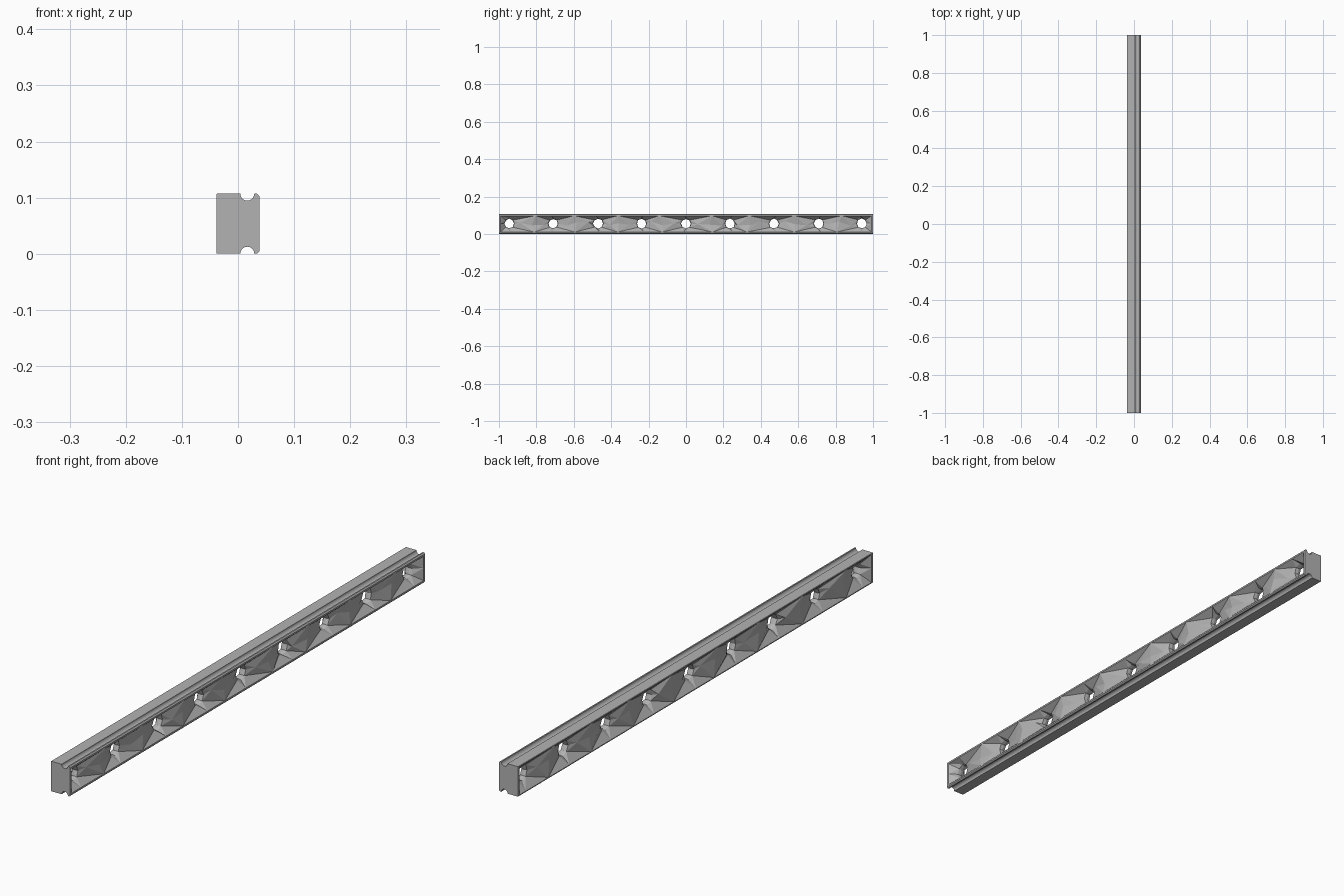
import bpy, bmesh, math, random

cube = bpy.data.objects.get("Cube")
if cube:
    bpy.data.objects.remove(cube, do_unlink=True)

random.seed(7)
W, H, L = 0.038, 0.107, 1.0          # half width, height, half length
ZM = 0.055                           # hole height
HOLES = [-0.945, -0.71, -0.47, -0.237, 0, 0.235, 0.47, 0.71, 0.94]
STEPS = 8

grey = bpy.data.materials.new("stone_grey")
grey.use_nodes = True
grey.diffuse_color = (0.45, 0.45, 0.45, 1)
bsdf = grey.node_tree.nodes["Principled BSDF"]
bsdf.inputs["Base Color"].default_value = (0.45, 0.45, 0.45, 1)
bsdf.inputs["Roughness"].default_value = 0.8

bm = bmesh.new()


def face(points):
    return bm.faces.new([bm.verts.new(p) for p in points])


def jitter(amount):
    return random.uniform(-amount, amount)


# Bar section: round grooves above and below, chamfered lip on the +x edge
arc = [(0.0165 - 0.0125 * math.cos(math.pi * i / 10),
        0.0125 * math.sin(math.pi * i / 10)) for i in range(11)]
lower = [(-W, 0.001), (-W + 0.001, 0)] + arc + [(0.034, 0), (W, 0.004)]
upper = [(x, H - z) for x, z in lower]

# Long top and bottom skins, and the two end caps
for edge in (lower, upper):
    for (x0, z0), (x1, z1) in zip(edge, edge[1:]):
        face([(x0, -L, z0), (x1, -L, z1), (x1, L, z1), (x0, L, z0)])
for y in (-L, L):
    face([(x, y, z) for x, z in lower + upper[::-1]])

# Faceted holes: a shared neck ring in the middle of the bar
necks = []
for y in HOLES:
    r = [0.026 + jitter(0.002) for _ in range(STEPS)]
    necks.append([(r[i] * math.cos(math.tau * i / STEPS),
                   r[i] * math.sin(math.tau * i / STEPS)) for i in range(STEPS)])


def pocket_side(side, z_low, z_high, z_edge):
    """Frame, faceted ridges and funnels on one long side."""
    outer = side * W
    end = L - 0.008
    # Ridge stations: top, bottom and the two inner points of each lens
    ridges = [dict(T=(outer, -end, z_high), B=(outer, -end, z_low),
                   C=(outer, -end, ZM))]
    for y0, y1 in zip(HOLES, HOLES[1:]):
        mid = (y0 + y1) / 2 + jitter(0.012)
        top = (outer, mid + jitter(0.02), z_high)
        bottom = (outer, mid + jitter(0.02), z_low)
        a = (outer * random.uniform(0.55, 0.72), mid - 0.062 + jitter(0.012), ZM + jitter(0.012))
        c = (outer * random.uniform(0.55, 0.72), mid + 0.062 + jitter(0.012), ZM + jitter(0.012))
        p = (outer * random.uniform(0.78, 0.92), mid, ZM + jitter(0.01))
        for tri in ((top, a, p), (a, bottom, p), (bottom, c, p), (c, top, p)):
            face(tri)
        ridges.append(dict(T=top, B=bottom, A=a, C=c))
    ridges.append(dict(T=(outer, end, z_high), B=(outer, end, z_low),
                       A=(outer, end, ZM)))

    tops, bottoms = [ridges[0]["T"]], [ridges[0]["B"]]
    for i, y in enumerate(HOLES):
        left, right = ridges[i], ridges[i + 1]
        high = (outer, y + jitter(0.02), z_high)
        low = (outer, y + jitter(0.02), z_low)
        tops += [high, right["T"]]
        bottoms += [low, right["B"]]
        rim = [right["A"], right["T"], high, left["T"],
               left["C"], left["B"], low, right["B"]]
        mouth = [(side * 0.011, y + u * 1.08, ZM + v * 1.08) for u, v in necks[i]]
        neck = [(0, y + u, ZM + v) for u, v in necks[i]]
        for ring, inner in ((rim, mouth), (mouth, neck)):
            for k in range(STEPS):
                n = (k + 1) % STEPS
                face([ring[k], ring[n], inner[n], inner[k]])

    # Thin flat frame around the pockets
    lo, hi = z_edge, H - z_edge
    face([(outer, -L, hi), (outer, L, hi)] + tops[::-1])
    face([(outer, -L, lo), (outer, L, lo)] + bottoms[::-1])
    face([(outer, -L, lo), (outer, -L, hi), tops[0], (outer, -end, ZM), bottoms[0]])
    face([(outer, L, lo), (outer, L, hi), tops[-1], (outer, end, ZM), bottoms[-1]])


pocket_side(1, 0.010, 0.097, 0.004)
pocket_side(-1, 0.004, 0.103, 0.001)

# Weld everything into one closed, flat-shaded bar
bmesh.ops.remove_doubles(bm, verts=bm.verts, dist=0.00002)
bmesh.ops.triangulate(bm, faces=[f for f in bm.faces if len(f.verts) == 4])
bmesh.ops.recalc_face_normals(bm, faces=bm.faces)
mesh = bpy.data.meshes.new("pierced_bar")
bm.to_mesh(mesh)
bm.free()
mesh.materials.append(grey)
bar = bpy.data.objects.new("pierced_bar", mesh)
bpy.context.collection.objects.link(bar)
